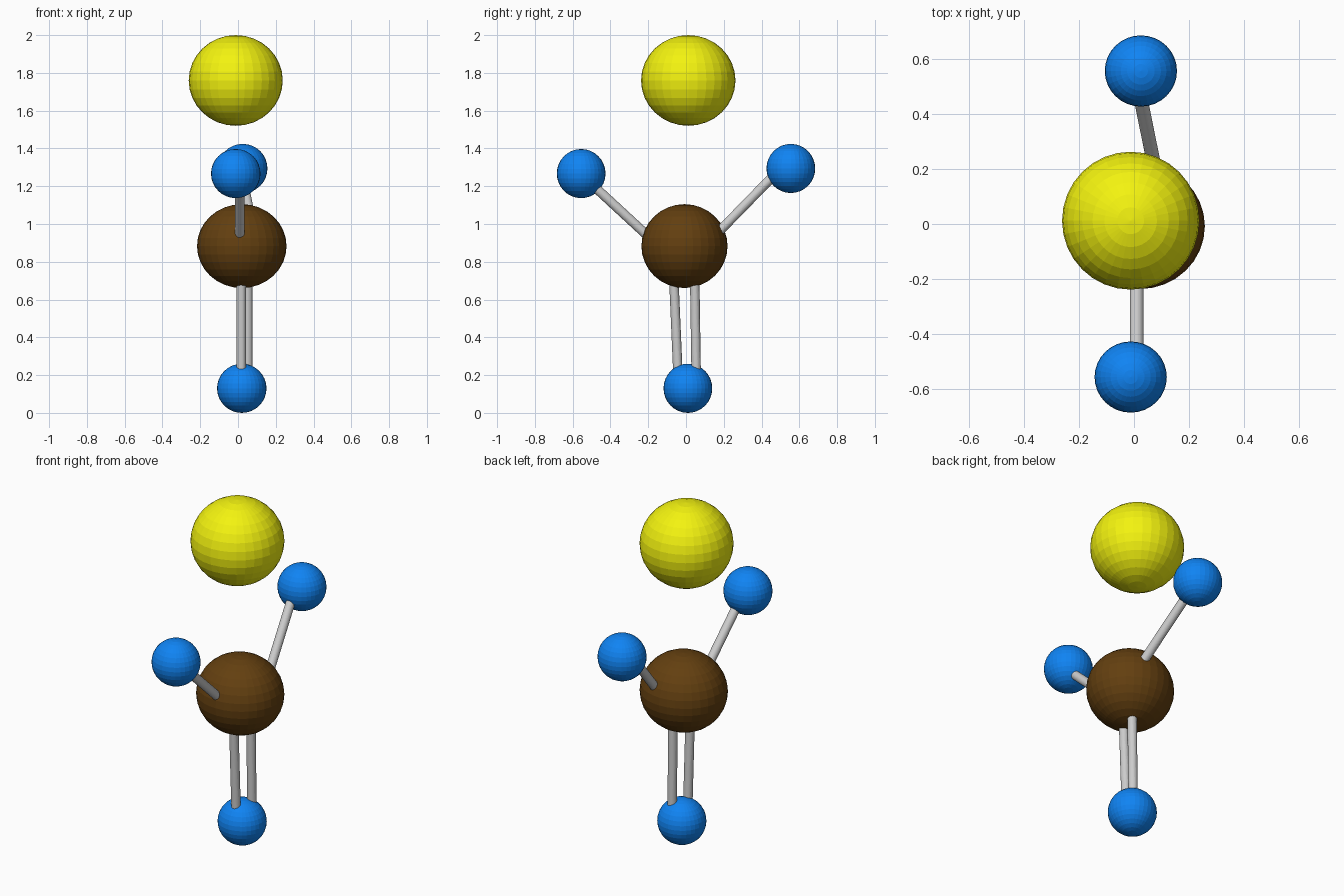
import bpy
from mathutils import Vector

if "Cube" in bpy.data.objects:
    bpy.data.objects.remove(bpy.data.objects["Cube"])


def material(name, rgb):
    m = bpy.data.materials.new(name)
    m.diffuse_color = (*rgb, 1)
    m.use_nodes = True
    m.node_tree.nodes["Principled BSDF"].inputs["Base Color"].default_value = m.diffuse_color
    return m


def ball(name, loc, radii, mat):
    bpy.ops.mesh.primitive_uv_sphere_add(segments=32, ring_count=16, radius=1, location=loc)
    ob = bpy.context.object
    ob.name = name
    ob.scale = radii
    ob.data.materials.append(mat)


def rod(name, a, b, radius=0.025):
    a, b = Vector(a), Vector(b)
    bpy.ops.mesh.primitive_cylinder_add(vertices=32, radius=radius, depth=(b - a).length,
                                        location=(a + b) / 2)
    ob = bpy.context.object
    ob.name = name
    ob.rotation_mode = 'QUATERNION'
    ob.rotation_quaternion = (b - a).to_track_quat('Z', 'Y')


blue = material("blue", (0.005, 0.23, 0.9))
brown = material("brown", (0.125, 0.05, 0.005))
yellow = material("yellow", (0.9, 0.9, 0.005))

# Large atoms
ball("centre_atom", (0.02, -0.008, 0.883), (0.237, 0.228, 0.222), brown)
ball("top_atom", (-0.012, 0.012, 1.76), (0.249, 0.25, 0.24), yellow)

# Three small outer atoms
small = (0.131, 0.129, 0.13)
for name, loc in (("lower_atom", (0.02, 0.01, 0.13)),
                  ("front_atom", (-0.012, -0.555, 1.267)),
                  ("back_atom", (0.025, 0.555, 1.294))):
    ball(name, loc, small, blue)

# Double bond below, single bonds to the sides
rod("double_bond_front", (0.018, -0.065, 0.72), (0.018, -0.042, 0.19))
rod("double_bond_back", (0.052, 0.046, 0.72), (0.052, 0.054, 0.19))
rod("front_bond", (0.01, -0.13, 0.87), (0.01, -0.52, 1.23))
rod("back_bond", (0.09, 0.13, 0.914), (0.015, 0.5, 1.293))
